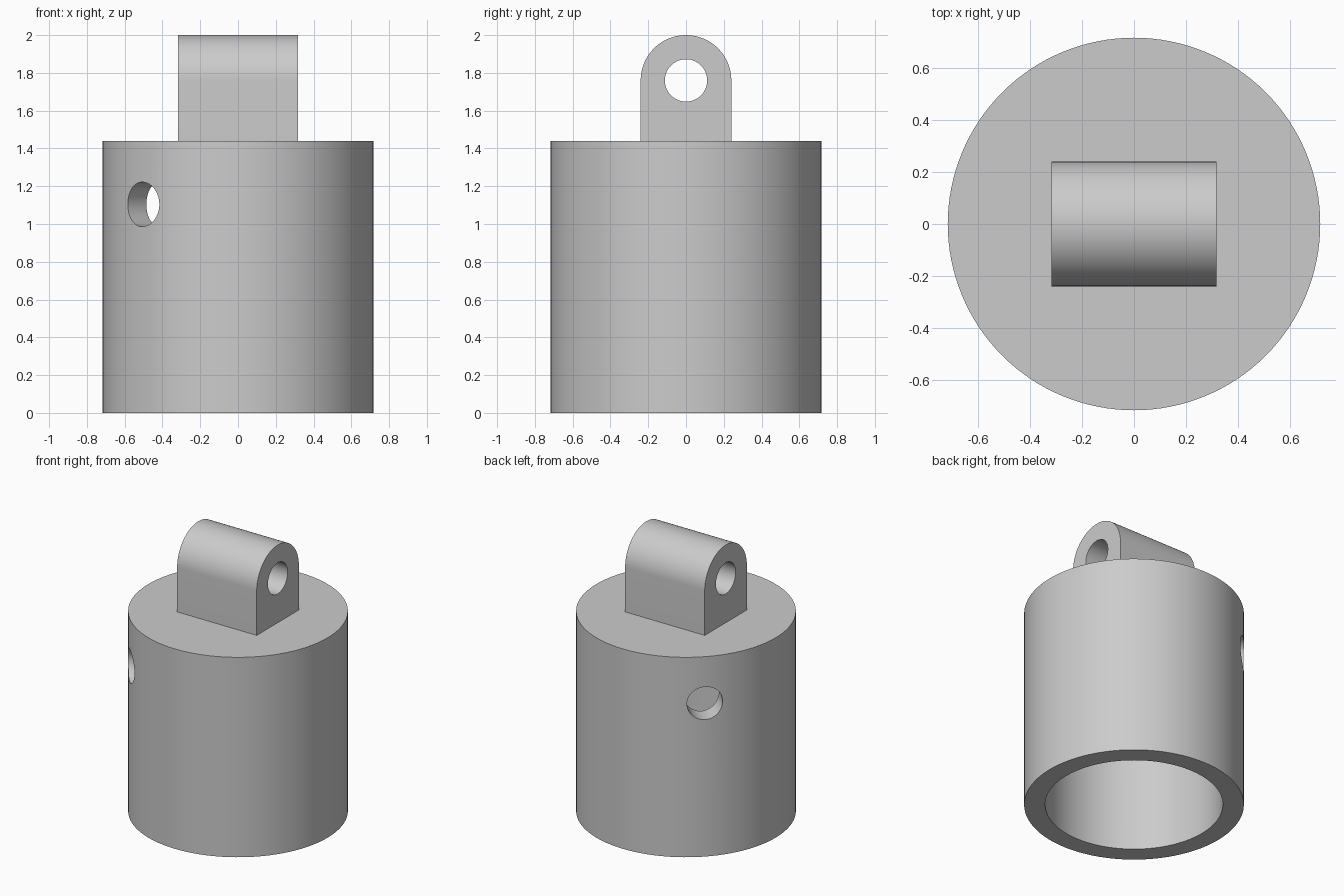
import bpy
import bmesh
from math import pi, cos, sin, radians
from mathutils import Vector

cube = bpy.data.objects.get("Cube")
if cube:
    bpy.data.objects.remove(cube, do_unlink=True)

BODY_R, BODY_H = 0.717, 1.44
BORE_R, BORE_H = 0.58, 1.28
PIN_R, PIN_Z = 0.118, 1.104
LUG_R, LUG_Z, LUG_HALF, EYE_R = 0.24, 1.76, 0.317, 0.112

grey = bpy.data.materials.new("plain grey")
grey.use_nodes = True
colour = (0.6, 0.6, 0.6, 1)
grey.diffuse_color = colour
grey.node_tree.nodes["Principled BSDF"].inputs["Base Color"].default_value = colour


def rod(name, radius, start, end, sides=96):
    """Solid cylinder running between two points."""
    start, end = Vector(start), Vector(end)
    axis = end - start
    bpy.ops.mesh.primitive_cylinder_add(
        vertices=sides, radius=radius, depth=axis.length,
        location=(start + end) / 2,
        rotation=axis.to_track_quat('Z', 'Y').to_euler())
    ob = bpy.context.object
    ob.name = name
    ob.data.materials.append(grey)
    return ob


def cut(ob, cutter):
    """Subtract the cutter and discard it."""
    cutter.hide_render = True
    mod = ob.modifiers.new("cut", 'BOOLEAN')
    mod.operation, mod.solver, mod.object = 'DIFFERENCE', 'EXACT', cutter
    bpy.ops.object.select_all(action='DESELECT')
    bpy.context.view_layer.objects.active = ob
    ob.select_set(True)
    bpy.ops.object.modifier_apply(modifier=mod.name)
    bpy.data.objects.remove(cutter, do_unlink=True)


def smooth(ob):
    bpy.ops.object.select_all(action='DESELECT')
    bpy.context.view_layer.objects.active = ob
    ob.select_set(True)
    bpy.ops.object.shade_smooth_by_angle(angle=radians(30))


# Cup body, bored out from below
body = rod("cup_body", BODY_R, (0, 0, 0), (0, 0, BODY_H), 128)
cut(body, rod("bore_cutter", BORE_R, (0, 0, -0.1), (0, 0, BORE_H), 128))

# Two radial pin holes through the wall, a quarter turn apart
for side in (-1, 1):
    cut(body, rod("pin_hole_cutter", PIN_R, (-0.25, 0.25 * side, PIN_Z),
                  (-0.7, 0.7 * side, PIN_Z), 64))
smooth(body)

# Round-topped lug extruded along x
bm = bmesh.new()
arc = [(LUG_R * cos(pi * i / 48), LUG_Z + LUG_R * sin(pi * i / 48)) for i in range(49)]
outline = [(LUG_R, BODY_H)] + arc + [(-LUG_R, BODY_H)]
face = bm.faces.new([bm.verts.new((-LUG_HALF, y, z)) for y, z in outline])
extruded = bmesh.ops.extrude_face_region(bm, geom=[face])["geom"]
bmesh.ops.translate(bm, vec=(2 * LUG_HALF, 0, 0),
                    verts=[v for v in extruded if isinstance(v, bmesh.types.BMVert)])
bmesh.ops.recalc_face_normals(bm, faces=bm.faces)
mesh = bpy.data.meshes.new("lug")
bm.to_mesh(mesh)
bm.free()
mesh.materials.append(grey)
lug = bpy.data.objects.new("lug", mesh)
bpy.context.collection.objects.link(lug)

# Eye through the lug
cut(lug, rod("eye_cutter", EYE_R, (-0.5, 0, LUG_Z), (0.5, 0, LUG_Z), 64))
smooth(lug)
